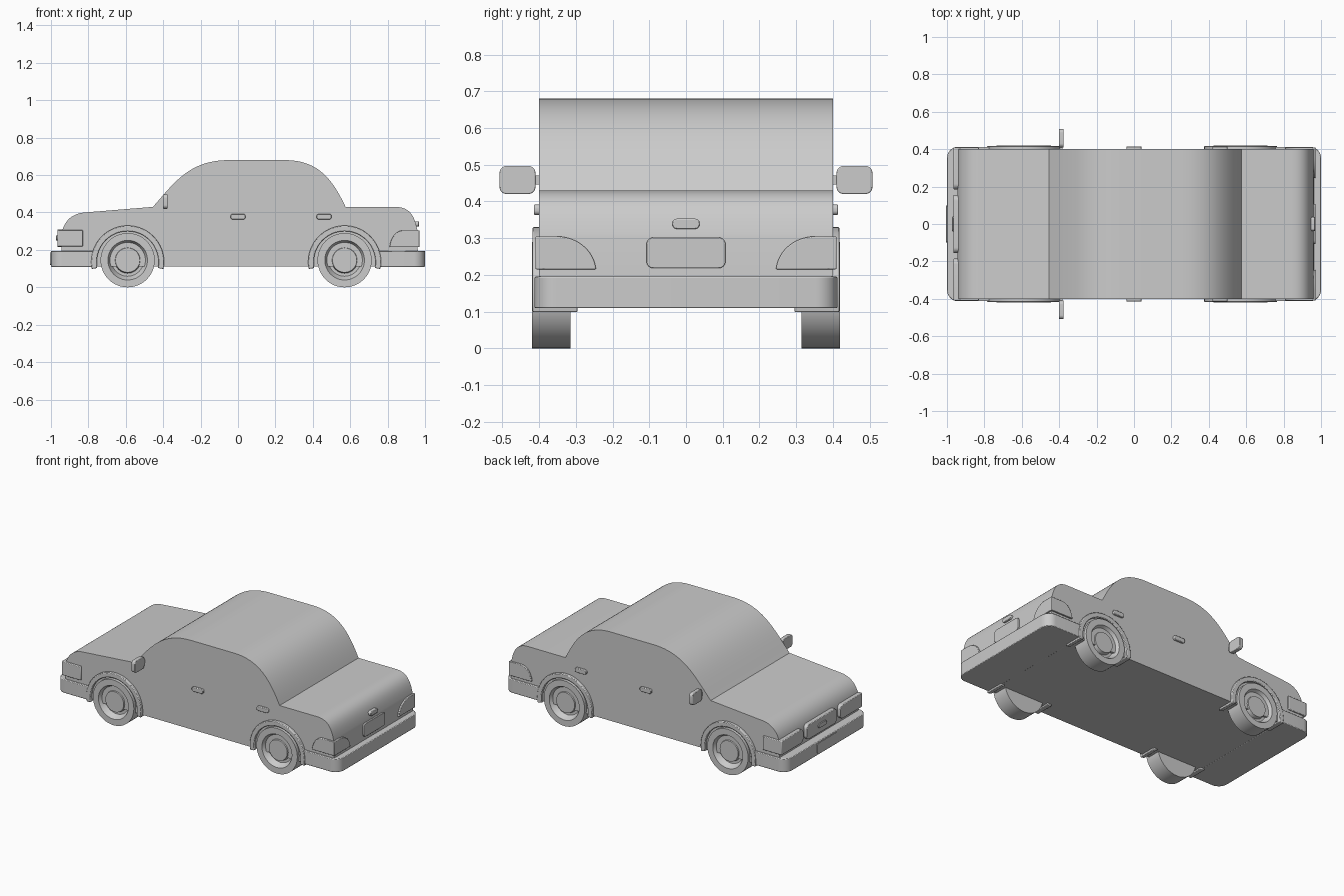
import bpy, bmesh, math
from mathutils import Vector
from mathutils.geometry import interpolate_bezier

if "Cube" in bpy.data.objects:
    bpy.data.objects.remove(bpy.data.objects["Cube"], do_unlink=True)

grey = bpy.data.materials.new("plain grey")
grey.use_nodes = True
grey.diffuse_color = (0.6, 0.6, 0.6, 1)
grey.node_tree.nodes["Principled BSDF"].inputs["Base Color"].default_value = (0.6, 0.6, 0.6, 1)


def finish(name, bm, bevel=0.0):
    bmesh.ops.remove_doubles(bm, verts=bm.verts, dist=1e-5)
    bmesh.ops.recalc_face_normals(bm, faces=bm.faces)
    mesh = bpy.data.meshes.new(name)
    bm.to_mesh(mesh)
    bm.free()
    mesh.materials.append(grey)
    obj = bpy.data.objects.new(name, mesh)
    bpy.context.collection.objects.link(obj)
    bpy.ops.object.select_all(action="DESELECT")
    obj.select_set(True)
    bpy.context.view_layer.objects.active = obj
    bpy.ops.object.shade_smooth_by_angle(angle=math.radians(30))
    if bevel:
        mod = obj.modifiers.new("soft edge", "BEVEL")
        mod.width, mod.segments = bevel, 2
        mod.angle_limit = math.radians(50)
    return obj


def prism(name, outline, axis, lo, hi, bevel=0.0):
    """Extrude a 2D outline along an axis; the other two axes keep their order."""
    def place(p, d):
        c = list(p)
        c.insert("xyz".index(axis), d)
        return c
    bm = bmesh.new()
    face = bm.faces.new([bm.verts.new(place(p, lo)) for p in outline])
    top = bmesh.ops.extrude_face_region(bm, geom=[face])["geom"]
    shift = Vector(place((0, 0), hi - lo))
    bmesh.ops.translate(bm, vec=shift, verts=[v for v in top if isinstance(v, bmesh.types.BMVert)])
    return finish(name, bm, bevel)


def rounded(u0, u1, v0, v1, radii):
    """Rectangle with corner radii from upper right, counterclockwise."""
    if not isinstance(radii, tuple):
        radii = (radii,) * 4
    pts = []
    corners = ((u1, v1, -1, -1), (u0, v1, 1, -1), (u0, v0, 1, 1), (u1, v0, -1, 1))
    for i, ((u, v, su, sv), r) in enumerate(zip(corners, radii)):
        steps = 8 if r else 0
        for k in range(steps + 1):
            a = math.pi / 2 * (i + k / max(steps, 1))
            pts.append((u + su * r + r * math.cos(a), v + sv * r + r * math.sin(a)))
    return pts


def mirrored(obj):
    """Add the matching part on the other side of the car."""
    mod = obj.modifiers.new("other side", "MIRROR")
    mod.use_axis = (False, True, False)
    return obj


def curve(*pts, n=16):
    a, b, c, d = [Vector((x, z, 0)) for x, z in pts]
    return [(p.x, p.y) for p in interpolate_bezier(a, b, c, d, n)]


# Body shell: one side profile across the full width
profile = [(-0.945, 0.11)]
profile += curve((-0.945, 0.28), (-0.935, 0.35), (-0.89, 0.395), (-0.82, 0.40))
profile += curve((-0.455, 0.43), (-0.34, 0.56), (-0.26, 0.68), (-0.05, 0.68), n=24)
profile += curve((0.25, 0.68), (0.42, 0.68), (0.50, 0.59), (0.575, 0.43), n=24)
profile += curve((0.84, 0.43), (0.92, 0.43), (0.945, 0.38), (0.96, 0.30))
profile += [(0.962, 0.11)]
prism("body", profile, "y", -0.4, 0.4)

# Bumpers, rounded at the outer corners
r = 0.06
prism("front_bumper", rounded(-1, -0.77, -0.413, 0.413, (0, r, r, 0)), "z", 0.109, 0.195, 0.004)
prism("rear_bumper", rounded(0.75, 1, -0.413, 0.413, (r, 0, 0, r)), "z", 0.109, 0.195, 0.004)

# Wheels with recessed rims and raised hubs
WHEEL = [(0, 0.315), (0.145, 0.315), (0.145, 0.42), (0.106, 0.42), (0.102, 0.412),
         (0.086, 0.385), (0.07, 0.385), (0.065, 0.408), (0, 0.408)]


def wheel(name, x):
    bm = bmesh.new()
    verts = [bm.verts.new((x + rad, y, 0.145)) for rad, y in WHEEL]
    edges = [bm.edges.new(pair) for pair in zip(verts, verts[1:])]
    bmesh.ops.spin(bm, geom=verts + edges, cent=(x, 0, 0.145), axis=(0, 1, 0),
                   angle=math.tau, steps=48)
    return mirrored(finish(name, bm))


def arch(name, x):
    angles = [math.radians(-11 + 202 * k / 32) for k in range(33)]
    ring = [(x + 0.195 * math.cos(a), 0.135 + 0.195 * math.sin(a)) for a in angles]
    ring += [(x + 0.165 * math.cos(a), 0.135 + 0.165 * math.sin(a)) for a in reversed(angles)]
    return mirrored(prism(name, ring, "y", 0.295, 0.418, 0.004))


for end, x in (("front", -0.59), ("rear", 0.57)):
    wheel(end + "_wheels", x)
    arch(end + "_wheel_arches", x)

# Door handles
for end, x in (("front", 0.0), ("rear", 0.46)):
    mirrored(prism(end + "_door_handles", rounded(x - 0.04, x + 0.04, 0.363, 0.392, 0.012),
                   "y", 0.39, 0.414, 0.003))

# Side mirrors on short arms
mirrored(prism("side_mirrors", rounded(0.41, 0.508, 0.42, 0.497, 0.02), "x", -0.402, -0.376, 0.003))
mirrored(prism("mirror_arms", rounded(0.38, 0.42, 0.446, 0.47, 0), "x", -0.397, -0.381))

# Headlights, grille and front plate
mirrored(prism("headlights", rounded(0.185, 0.41, 0.218, 0.307, (0, 0.03, 0.03, 0)),
               "x", -0.965, -0.83, 0.004))
prism("grille", rounded(-0.155, 0.155, 0.215, 0.31, 0.03), "x", -0.965, -0.92, 0.004)
prism("grille_bar", rounded(-0.04, 0.04, 0.25, 0.278, 0.013), "x", -0.972, -0.95, 0.002)
prism("front_plate", rounded(-0.1, 0.1, 0.12, 0.185, 0.01), "x", -1.004, -0.996)

# Tail lights: quarter-round faces wrapping the rear corners
back = rounded(0.245, 0.41, 0.215, 0.305, 0)[:1]
back += curve((0.355, 0.305), (0.295, 0.305), (0.25, 0.265), (0.245, 0.215)) + [(0.41, 0.215)]
mirrored(prism("tail_lights", back, "x", 0.92, 0.97, 0.003))
side = [(0.97, 0.215), (0.97, 0.305)]
side += curve((0.88, 0.305), (0.84, 0.30), (0.815, 0.26), (0.81, 0.215))
mirrored(prism("tail_light_sides", side, "y", 0.38, 0.41, 0.003))

# Rear plate and boot handle
prism("rear_plate", rounded(-0.108, 0.108, 0.218, 0.302, 0.02), "x", 0.95, 0.97, 0.002)
prism("boot_handle", rounded(-0.037, 0.037, 0.325, 0.353, 0.013), "x", 0.93, 0.968, 0.003)
